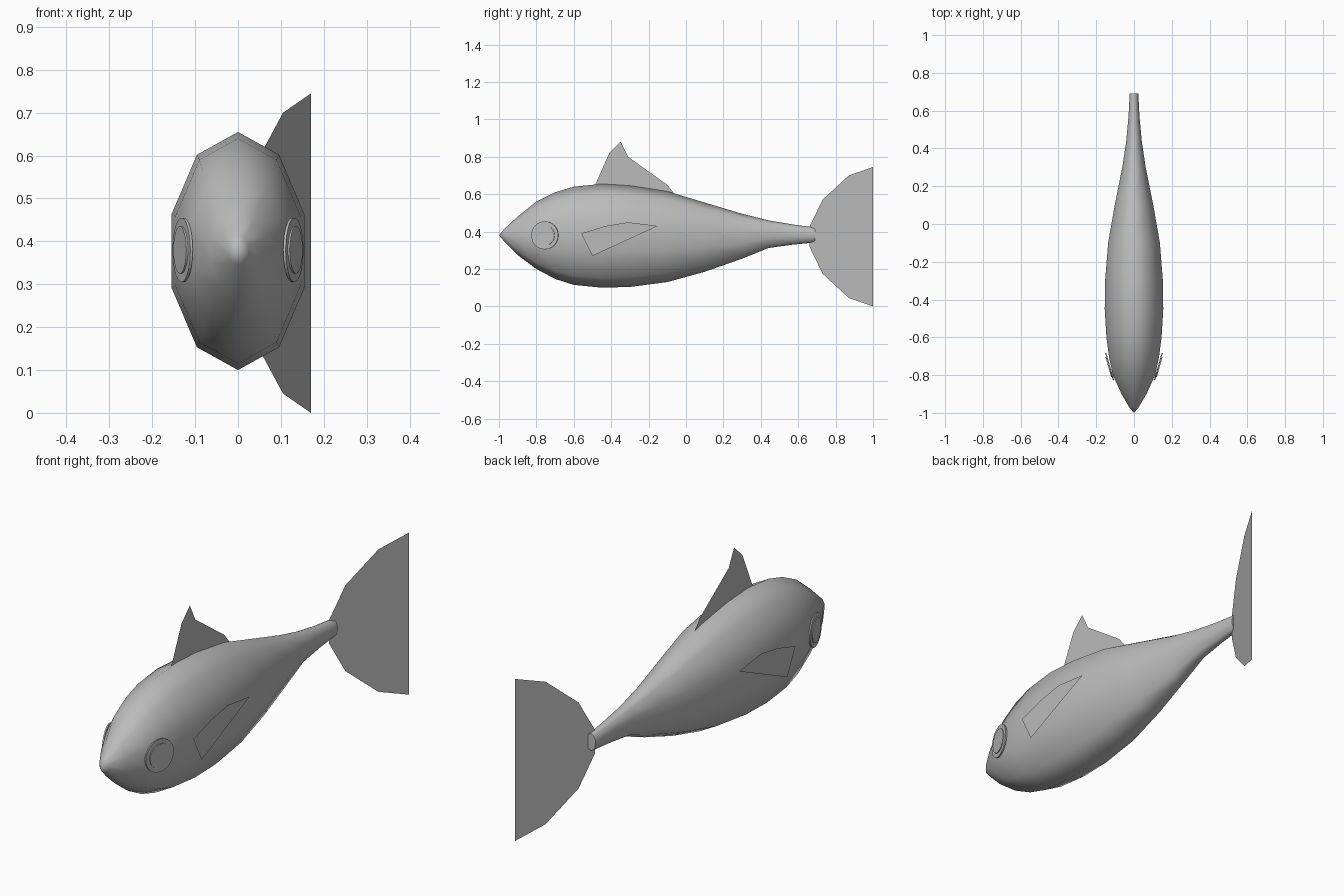
import bpy, bmesh, math
from mathutils import Matrix, Vector

cube = bpy.data.objects.get("Cube")
if cube:
    bpy.data.objects.remove(cube, do_unlink=True)

GREY = (0.5, 0.5, 0.5, 1)
skin = bpy.data.materials.new("plain grey")
skin.use_nodes = True
skin.diffuse_color = GREY
skin.node_tree.nodes["Principled BSDF"].inputs["Base Color"].default_value = GREY


def finish(name, bm, smooth=False):
    mesh = bpy.data.meshes.new(name)
    bm.to_mesh(mesh)
    bm.free()
    mesh.materials.append(skin)
    for face in mesh.polygons:
        face.use_smooth = smooth
    obj = bpy.data.objects.new(name, mesh)
    bpy.context.collection.objects.link(obj)
    return obj


def flat_fin(name, outline, place):
    """Thin sheet from a (y, z) outline; place gives x for each y."""
    bm = bmesh.new()
    face = bm.faces.new([bm.verts.new((place(y), y, z)) for y, z in outline])
    bmesh.ops.triangulate(bm, faces=[face])
    return finish(name, bm)


# Body: ten-sided rings of (y, bottom, top, half width)
STATIONS = [
    (-0.97, 0.345, 0.415, 0.025), (-0.90, 0.275, 0.48, 0.066),
    (-0.80, 0.20, 0.56, 0.112), (-0.70, 0.147, 0.61, 0.133),
    (-0.60, 0.115, 0.64, 0.146), (-0.45, 0.10, 0.655, 0.155),
    (-0.30, 0.104, 0.646, 0.153), (-0.10, 0.13, 0.615, 0.137),
    (0.10, 0.185, 0.555, 0.102), (0.30, 0.255, 0.495, 0.062),
    (0.44, 0.312, 0.46, 0.041), (0.57, 0.33, 0.438, 0.029),
    (0.69, 0.342, 0.422, 0.023)]
SIDES = 10
bm = bmesh.new()
rings = []
for y, low, high, half in STATIONS:
    ring = []
    for i in range(SIDES):
        a = math.tau * i / SIDES
        x = half * math.sin(a) / math.sin(math.tau / 5)
        z = (low + high) / 2 + (high - low) / 2 * math.cos(a)
        ring.append(bm.verts.new((x, y, z)))
    rings.append(ring)
snout = bm.verts.new((0, -1, 0.38))
for i in range(SIDES):
    j = (i + 1) % SIDES
    bm.faces.new((snout, rings[0][i], rings[0][j]))
    for a, b in zip(rings, rings[1:]):
        bm.faces.new((a[i], b[i], b[j], a[j]))
bm.faces.new(rings[-1])
bmesh.ops.recalc_face_normals(bm, faces=bm.faces)
body = finish("body", bm, True)
bpy.context.view_layer.objects.active = body
body.select_set(True)
bpy.ops.object.shade_smooth_by_angle(angle=math.radians(60))
body.select_set(False)

# Dorsal fin, reaching down into the back
flat_fin("dorsal_fin", [
    (-0.49, 0.64), (-0.41, 0.82), (-0.35, 0.88), (-0.31, 0.80),
    (-0.23, 0.71), (-0.10, 0.65), (-0.06, 0.60)], lambda y: 0)

# Crescent tail fin, swung to one side
upper = [(0.66, 0.425), (0.73, 0.57), (0.87, 0.70), (1.0, 0.745),
         (0.90, 0.62), (0.86, 0.55)]
lower = [(y, 0.745 - z) for y, z in reversed(upper)]
flat_fin("tail_fin", upper + [(0.80, 0.372)] + lower + [(0.69, 0.372)],
         lambda y: 0.5 * (y - 0.66))

# Side fins and eyes
for side, label in ((1, "left"), (-1, "right")):
    flat_fin(label + "_side_fin", [
        (-0.56, 0.39), (-0.43, 0.43), (-0.31, 0.45), (-0.15, 0.43),
        (-0.50, 0.27)], lambda y: side * 0.165)
    turn = Matrix.Rotation(-side * math.radians(16), 4, "Z")
    turn = turn @ Matrix.Rotation(side * math.pi / 2, 4, "Y")
    for part, radius, lift in (("eye", 0.075, 0.0), ("pupil", 0.055, 0.004)):
        bm = bmesh.new()
        centre = Vector((side * 0.129, -0.755, 0.38))
        centre += turn @ Vector((0, 0, lift))
        bmesh.ops.create_cone(
            bm, cap_ends=True, segments=32, radius1=radius, radius2=radius,
            depth=0.006, matrix=Matrix.Translation(centre) @ turn)
        finish(label + "_" + part, bm)
